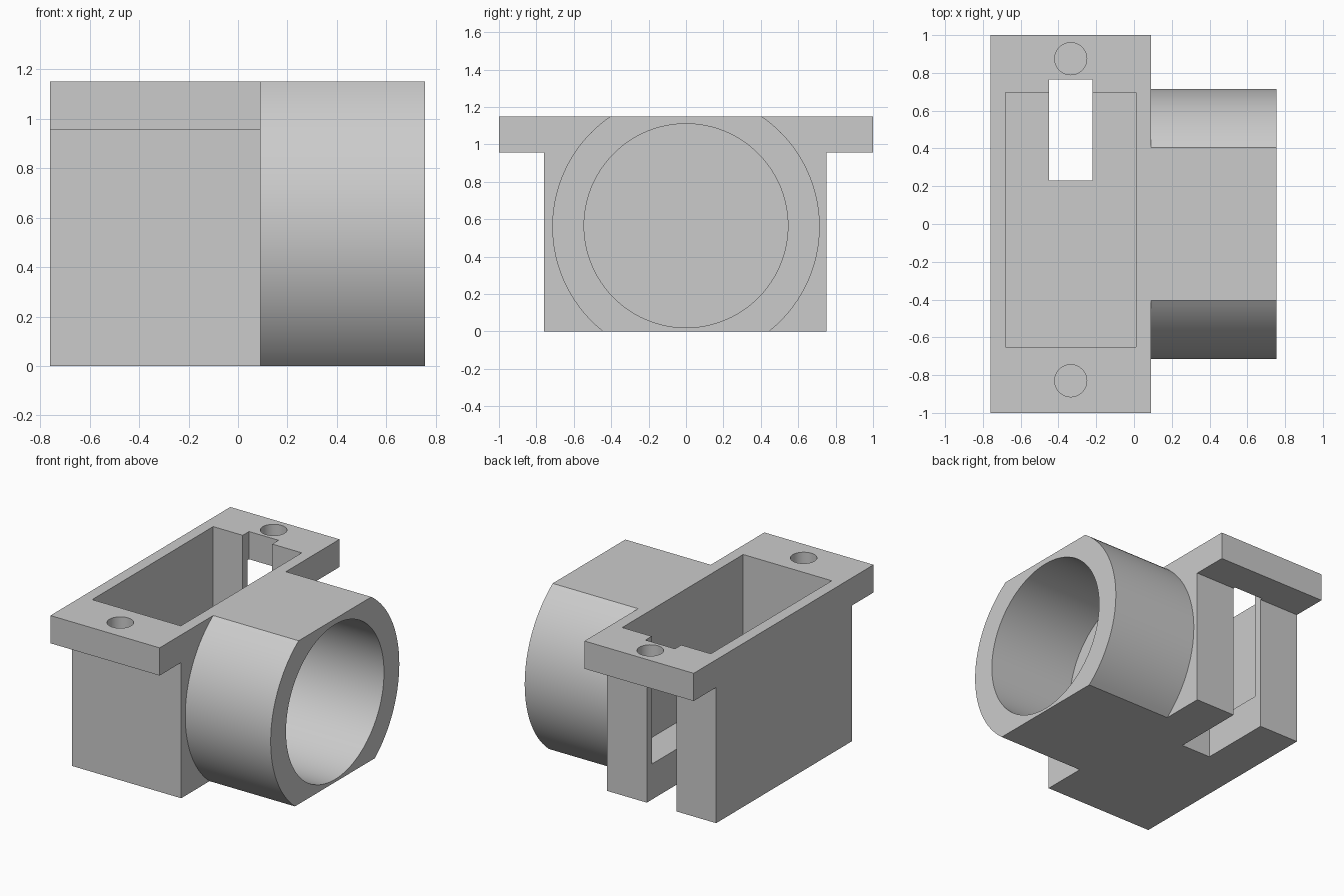
import bpy, bmesh, math

if "Cube" in bpy.data.objects:
    bpy.data.objects.remove(bpy.data.objects["Cube"], do_unlink=True)

grey = bpy.data.materials.new("plain grey")
grey.use_nodes = True
grey.diffuse_color = (0.6, 0.6, 0.6, 1)
grey.node_tree.nodes["Principled BSDF"].inputs["Base Color"].default_value = (0.6, 0.6, 0.6, 1)

TOP = 1.15
TUBE_Z = 0.56


def extrude(name, points, offset):
    """Prism from a closed outline moved along an offset."""
    bm = bmesh.new()
    face = bm.faces.new([bm.verts.new(p) for p in points])
    new = bmesh.ops.extrude_face_region(bm, geom=[face])["geom"]
    bmesh.ops.translate(bm, vec=offset, verts=[v for v in new if isinstance(v, bmesh.types.BMVert)])
    bmesh.ops.recalc_face_normals(bm, faces=bm.faces)
    mesh = bpy.data.meshes.new(name)
    bm.to_mesh(mesh)
    bm.free()
    mesh.materials.append(grey)
    obj = bpy.data.objects.new(name, mesh)
    bpy.context.collection.objects.link(obj)
    return obj


def box(name, x0, x1, y0, y1, z0, z1):
    return extrude(name, [(x0, y0, z0), (x1, y0, z0), (x1, y1, z0), (x0, y1, z0)], (0, 0, z1 - z0))


def arc(radius, start, end, steps):
    return [(radius * math.cos(a), radius * math.sin(a))
            for a in (start + (end - start) * i / steps for i in range(steps + 1))]


def combine(target, tool, operation):
    mod = target.modifiers.new(tool.name, "BOOLEAN")
    mod.operation = operation
    mod.solver = "EXACT"
    mod.object = tool
    bpy.context.view_layer.objects.active = target
    bpy.ops.object.modifier_apply(modifier=mod.name)
    bpy.data.objects.remove(tool, do_unlink=True)


# T-shaped housing with the mounting flange at the top
left, right = -0.76, 0.09
outline = [(-0.76, 0), (0.75, 0), (0.75, 0.955), (1, 0.955),
           (1, TOP), (-1, TOP), (-1, 0.955), (-0.76, 0.955)]
housing = extrude("housing", [(left, y, z) for y, z in outline], (right - left, 0, 0))

# Round collar with flat top and bottom
radius = 0.715
side = arc(radius, -math.asin(TUBE_Z / radius), math.asin((TOP - TUBE_Z) / radius), 40)
collar_outline = side + [(-y, z) for y, z in reversed(side)]
collar = extrude("collar", [(0.05, y, z + TUBE_Z) for y, z in collar_outline], (0.705, 0, 0))
combine(housing, collar, "UNION")

# Blind bore in the collar
bore = arc(0.545, 0, math.tau, 96)[:-1]
combine(housing, extrude("bore", [(right, y, z + TUBE_Z + 0.005) for y, z in bore], (1, 0, 0)), "DIFFERENCE")

# Open pocket and the slot through its floor and back wall
combine(housing, box("pocket", -0.68, 0.01, -0.65, 0.695, 0.25, 1.5), "DIFFERENCE")
combine(housing, box("slot", -0.45, -0.22, 0.23, 0.765, -0.5, 1.5), "DIFFERENCE")

# Blind screw holes in the flange
for y in (-0.83, 0.875):
    ring = arc(0.085, 0, math.tau, 48)[:-1]
    hole = extrude("screw_hole", [(px - 0.335, py + y, 1.0) for px, py in ring], (0, 0, 0.5))
    combine(housing, hole, "DIFFERENCE")

# Smooth curves, crisp edges
bpy.ops.object.select_all(action="DESELECT")
housing.select_set(True)
bpy.context.view_layer.objects.active = housing
bpy.ops.object.shade_smooth_by_angle(angle=math.radians(25))
